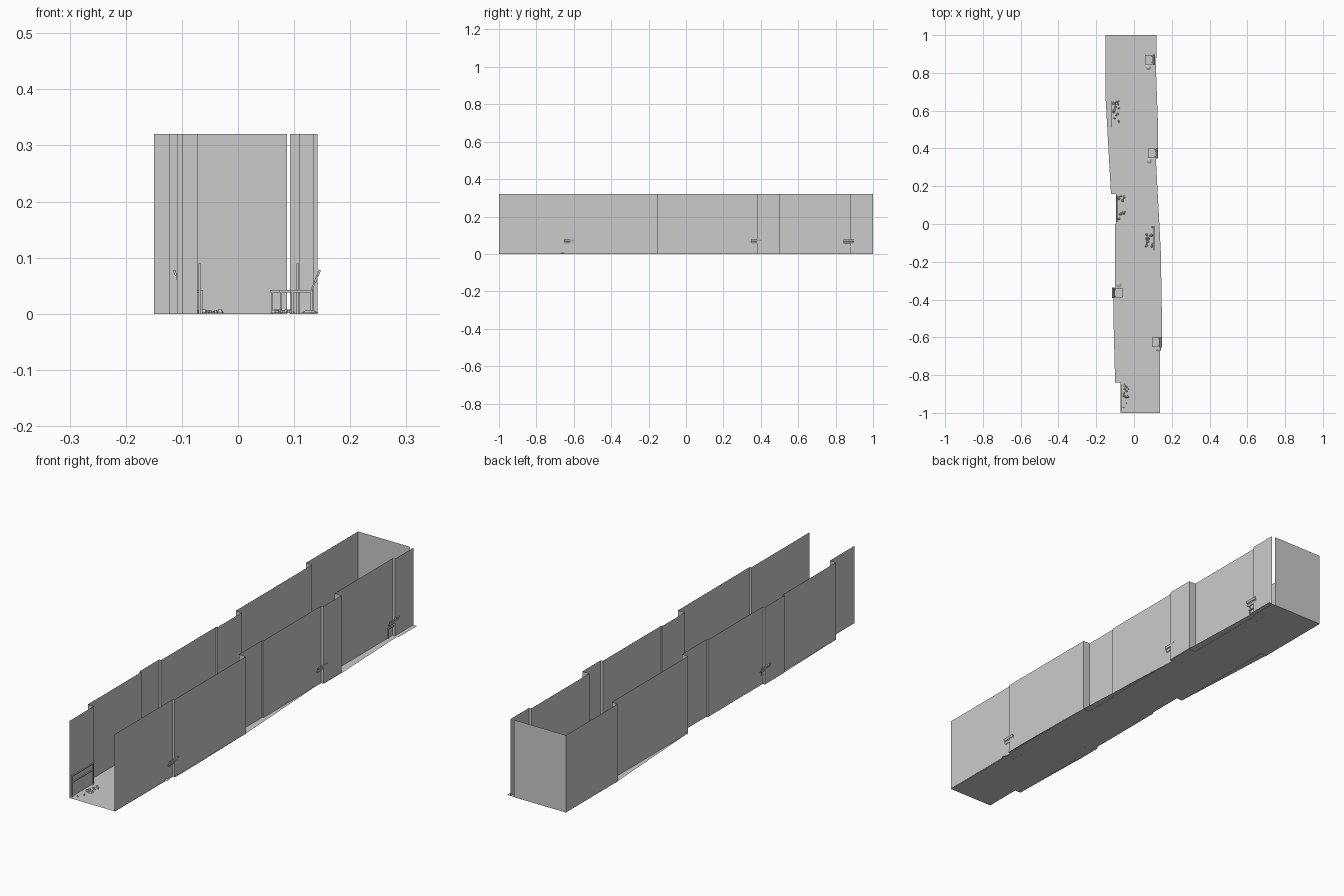
import bpy, bmesh, math, random
from mathutils import Matrix, Vector

cube = bpy.data.objects.get("Cube")
if cube:
    bpy.data.objects.remove(cube, do_unlink=True)
random.seed(4)

grey = bpy.data.materials.new("plain grey")
grey.use_nodes = True
tone = (0.6, 0.6, 0.6, 1)
grey.diffuse_color = tone
grey.node_tree.nodes["Principled BSDF"].inputs["Base Color"].default_value = tone

HEIGHT = 0.32


def finish(name, bm):
    mesh = bpy.data.meshes.new(name)
    bm.to_mesh(mesh)
    bm.free()
    mesh.materials.append(grey)
    obj = bpy.data.objects.new(name, mesh)
    bpy.context.collection.objects.link(obj)
    return obj


def add_box(bm, centre, size, tilt=0.0):
    m = Matrix.Translation(centre) @ Matrix.Rotation(tilt, 4, 'Y') @ Matrix.Diagonal((*size, 1))
    bmesh.ops.create_cube(bm, size=1, matrix=m)


def stepped(spans):
    """Turn (x, y start, y end) spans into a stepped outline."""
    return [(x, y) for x, a, b in spans for y in (a, b)]


def wall(name, points):
    bm = bmesh.new()
    for (x0, y0), (x1, y1) in zip(points, points[1:]):
        corners = [(x0, y0, 0), (x1, y1, 0), (x1, y1, HEIGHT), (x0, y0, HEIGHT)]
        bm.faces.new([bm.verts.new(c) for c in corners])
    bmesh.ops.remove_doubles(bm, verts=bm.verts, dist=1e-5)
    finish(name, bm)


# Stepped side walls and the end wall
right_spans = [(0.135, -1, -0.62), (0.142, -0.62, -0.15), (0.11, -0.15, 0), (0.115, 0, 0.38),
               (0.125, 0.38, 0.5), (0.093, 0.5, 0.88), (0.103, 0.88, 1)]
left_spans = [(-0.072, -1, -0.84), (-0.1, -0.84, -0.49), (-0.109, -0.49, -0.36), (-0.1, -0.36, 0),
              (-0.094, 0, 0.16), (-0.122, 0.16, 0.66), (-0.15, 0.66, 1)]
wall("east_wall", stepped(right_spans))
wall("west_wall", stepped(left_spans))
wall("end_wall", [(-0.15, 1), (0.087, 1)])

# Floor slab, reaching a little past the east wall
floor_east = [(0.137, -1, -0.62), (0.148, -0.62, -0.5), (0.142, -0.5, -0.15), (0.114, -0.15, 0.38),
              (0.128, 0.38, 0.5), (0.114, 0.5, 0.88), (0.12, 0.88, 1)]
outline = stepped(floor_east) + stepped(left_spans)[::-1]
bm = bmesh.new()
bm.faces.new([bm.verts.new((x, y, 0.001)) for x, y in outline])
bmesh.ops.triangulate(bm, faces=bm.faces)
finish("floor", bm)


# Chairs whose tilted backs poke through the wall
def chair(name, x, y, side):
    bm = bmesh.new()
    add_box(bm, (x, y, 0.04), (0.04, 0.05, 0.004))
    for sx in (-1, 1):
        for sy in (-1, 1):
            add_box(bm, (x + sx * 0.017, y + sy * 0.022, 0.02), (0.003, 0.003, 0.04))
    for sy in (-1, 1):
        add_box(bm, (x + side * 0.023, y + sy * 0.017, 0.057), (0.003, 0.003, 0.04), side * 0.38)
    for k in (0, 1):
        z = 0.06 + k * 0.013
        add_box(bm, (x + side * (0.025 + k * 0.005), y, z), (0.004, 0.056, 0.01), side * 0.38)
    finish(name, bm)


chair("chair_front", 0.114, -0.625, 1)
chair("chair_middle", 0.094, 0.375, 1)
chair("chair_end", 0.078, 0.87, 1)
chair("chair_west", -0.082, -0.365, -1)


# Low rails and scattered litter in the narrowed bays
def bay(name, x, y0, y1, inward):
    bm = bmesh.new()
    xr = x + inward * 0.004
    mid, span = (y0 + y1) / 2, y1 - y0 - 0.02
    for z in (0.062, 0.088):
        add_box(bm, (xr, mid, z), (0.004, span, 0.004))
    for y in (y0 + 0.012, y1 - 0.012):
        add_box(bm, (xr, y, 0.045), (0.004, 0.004, 0.09))
    finish(name + "_rail", bm)
    bm = bmesh.new()
    for i in range(14):
        size = Vector((random.uniform(0.006, 0.016), random.uniform(0.006, 0.02), random.uniform(0.002, 0.007)))
        centre = (x + inward * random.uniform(0.012, 0.045), random.uniform(y0 + 0.02, y1 - 0.01), 0.001 + size.z / 2)
        m = Matrix.Translation(centre) @ Matrix.Rotation(random.uniform(0, math.pi), 4, 'Z')
        bmesh.ops.create_cone(bm, cap_ends=True, segments=5, radius1=0.5, radius2=0.25, depth=1,
                              matrix=m @ Matrix.Diagonal((*size, 1)))
    finish(name + "_litter", bm)


bay("front_bay", -0.072, -1, -0.84, 1)
bay("middle_bay", -0.094, 0, 0.16, 1)
bay("back_bay", -0.122, 0.5, 0.66, 1)
bay("east_bay", 0.11, -0.15, 0, -1)

# Flat floor patches by the chairs
bm = bmesh.new()
for x, y in ((0.128, -0.66), (0.08, 0.335), (0.075, 0.83), (-0.08, -0.32)):
    bmesh.ops.create_cone(bm, cap_ends=True, segments=8, radius1=0.016, radius2=0.006, depth=0.006,
                          matrix=Matrix.Translation((x, y, 0.004)))
finish("floor_mounds", bm)
